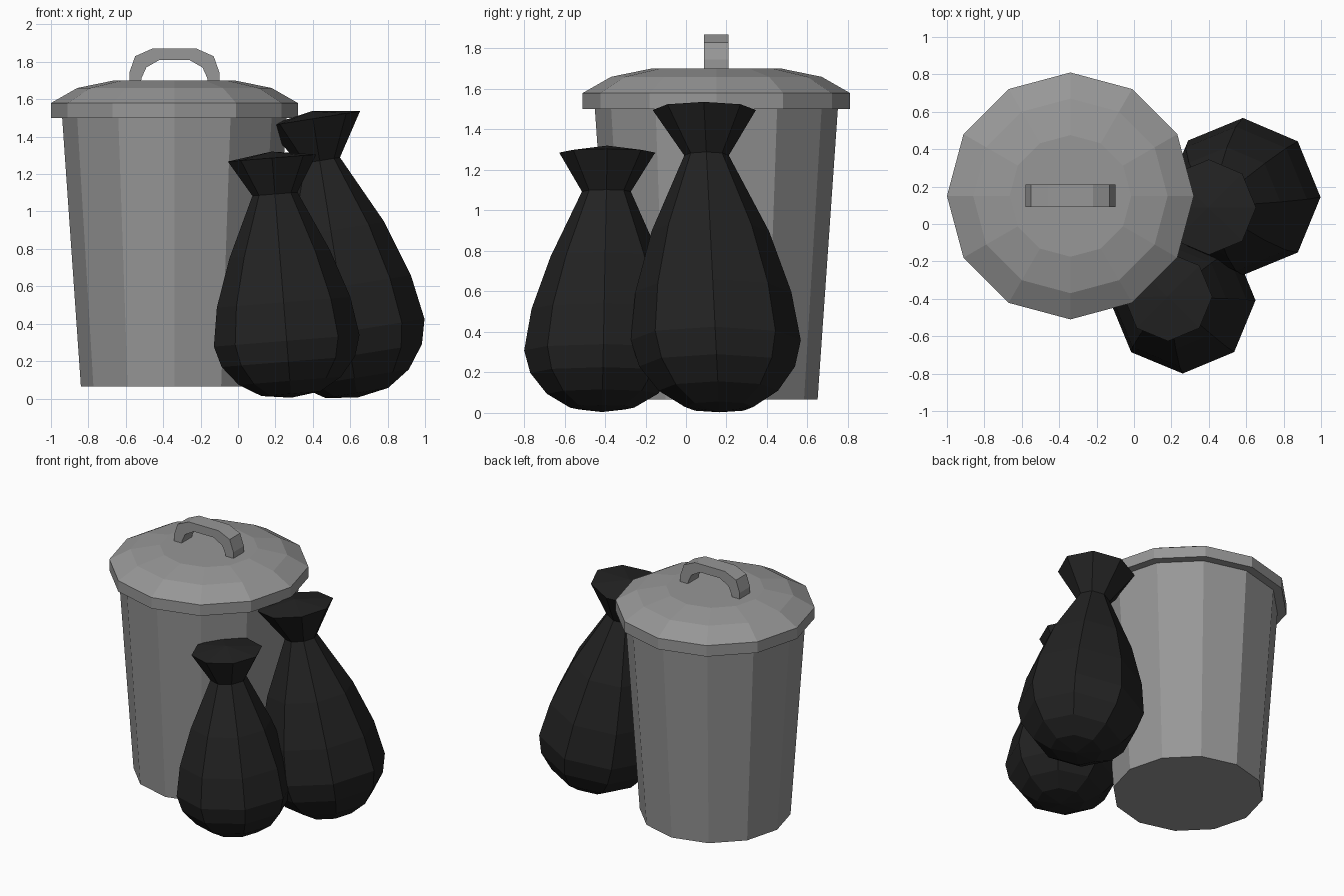
import bpy, bmesh, math
from mathutils import Matrix

cube = bpy.data.objects.get("Cube")
if cube:
    bpy.data.objects.remove(cube, do_unlink=True)


def material(name, value):
    mat = bpy.data.materials.new(name)
    mat.use_nodes = True
    color = (value, value, value, 1)
    mat.diffuse_color = color
    bsdf = mat.node_tree.nodes["Principled BSDF"]
    bsdf.inputs["Base Color"].default_value = color
    bsdf.inputs["Roughness"].default_value = 0.8
    return mat


GREY = material("grey metal", 0.31)
BLACK = material("black plastic", 0.016)


def finish(bm, name, mat):
    bmesh.ops.recalc_face_normals(bm, faces=bm.faces)
    mesh = bpy.data.meshes.new(name)
    bm.to_mesh(mesh)
    bm.free()
    mesh.materials.append(mat)
    obj = bpy.data.objects.new(name, mesh)
    bpy.context.collection.objects.link(obj)
    return obj


def lathe(name, profile, sides, mat, matrix):
    """Revolve (radius, height) points around z; zero radius makes a tip."""
    bm = bmesh.new()
    rings = []
    for r, z in profile:
        count = sides if r else 1
        turns = [math.tau * i / sides for i in range(count)]
        rings.append([bm.verts.new((r * math.cos(a), r * math.sin(a), z)) for a in turns])
    for low, high in zip(rings, rings[1:]):
        for i in range(sides):
            j = (i + 1) % sides
            quad = [low[i % len(low)], low[j % len(low)],
                    high[j % len(high)], high[i % len(high)]]
            bm.faces.new(list(dict.fromkeys(quad)))
    bm.transform(matrix)
    return finish(bm, name, mat)


# Bin body and lid
CX, CY = -0.34, 0.15
place = Matrix.Translation((CX, CY, 0))
lathe("bin_body", [(0, 0.065), (0.5, 0.065), (0.6, 1.5)], 12, GREY, place)
lathe("bin_lid", [(0, 1.5), (0.66, 1.5), (0.66, 1.58), (0.52, 1.66),
                  (0.325, 1.7), (0, 1.7)], 12, GREY, place)

# Lid handle: half an arch, mirrored, then given depth
outer = [(0.24, 1.69), (0.24, 1.745), (0.21, 1.83), (0.12, 1.87)]
inner = [(0.18, 1.69), (0.175, 1.715), (0.15, 1.77), (0.08, 1.81)]


def full(half):
    return half + [(-x, z) for x, z in reversed(half)]


bm = bmesh.new()
sections = []
for (xo, zo), (xi, zi) in zip(full(outer), full(inner)):
    corners = [(xo, -0.06, zo), (xo, 0.06, zo), (xi, 0.06, zi), (xi, -0.06, zi)]
    sections.append([bm.verts.new((CX + x, CY + y, z)) for x, y, z in corners])
for a, b in zip(sections, sections[1:]):
    for i in range(4):
        j = (i + 1) % 4
        bm.faces.new((a[i], a[j], b[j], b[i]))
bm.faces.new(sections[0])
bm.faces.new(sections[-1])
finish(bm, "lid_handle", GREY)


# Tied bags, leaning on the bin
def bag(name, x, y, lean, shear, width, height, neck):
    body = [(0, 0.005), (0.17, 0.03), (0.295, 0.11), (0.385, 0.23), (0.42, 0.36),
            (0.385, 0.6), (0.29, 0.9), (neck, 1.275), (0.255, 1.5), (0, 1.54)]
    profile = [(r * width, z * height) for r, z in body]
    slant = Matrix.Identity(4)
    slant[1][2] = shear
    matrix = (Matrix.Translation((x, y, 0)) @ slant
              @ Matrix.Rotation(-math.atan(lean), 4, "Y"))
    lathe(name, profile, 8, BLACK, matrix)


bag("large_bag", 0.64, 0.165, 0.16, -0.05, 1.0, 1.01, 0.11)
bag("small_bag", 0.285, -0.415, 0.08, 0.02, 0.93, 0.86, 0.13)
